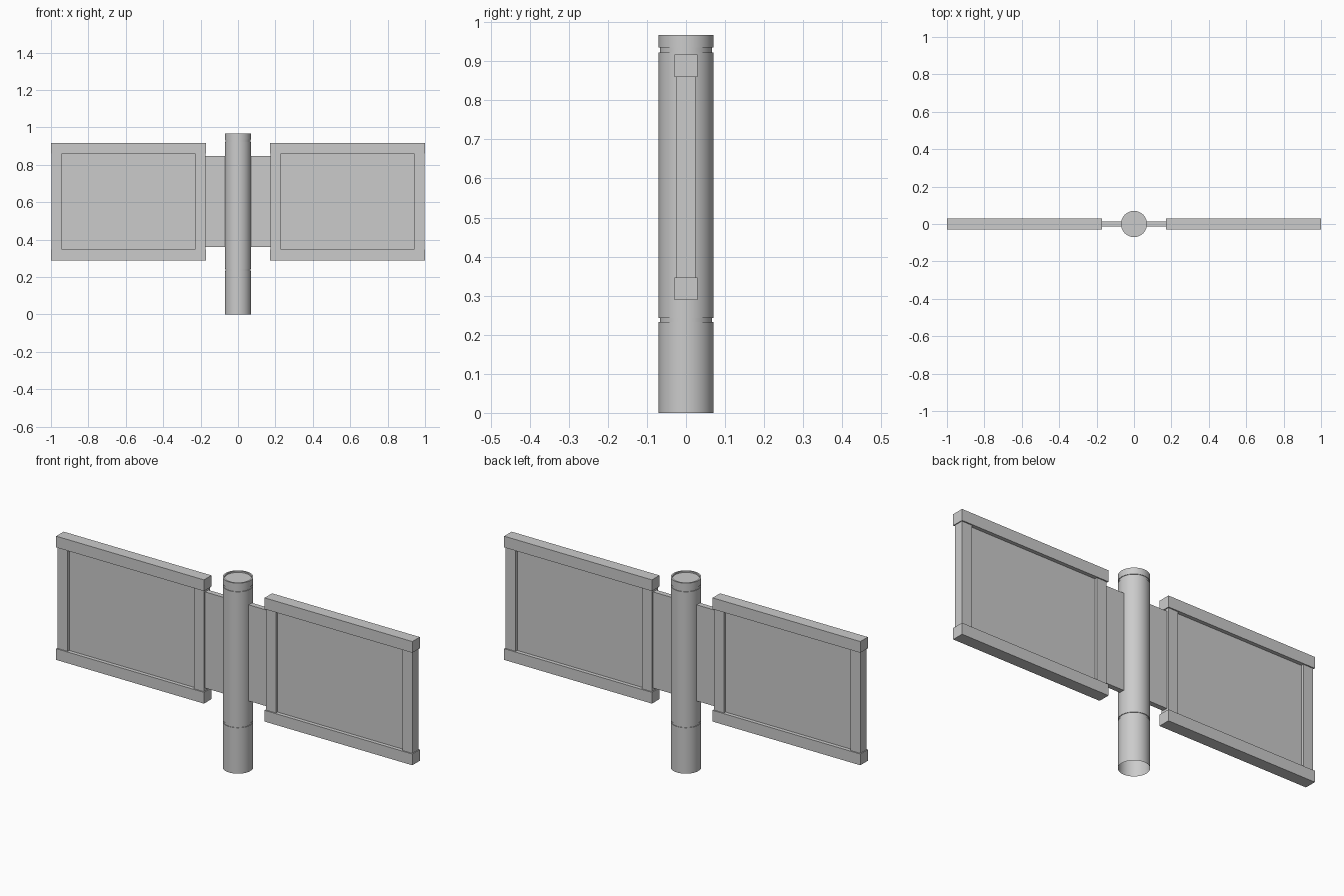
import bpy, bmesh, math

if "Cube" in bpy.data.objects:
    bpy.data.objects.remove(bpy.data.objects["Cube"])


def box(name, x0, x1, half_y, z0, z1):
    """Axis-aligned box, symmetric about y = 0."""
    bm = bmesh.new()
    bmesh.ops.create_cube(bm, size=1)
    for v in bm.verts:
        v.co.x = (x0 + x1) / 2 + v.co.x * (x1 - x0)
        v.co.y *= 2 * half_y
        v.co.z = (z0 + z1) / 2 + v.co.z * (z1 - z0)
    bmesh.ops.recalc_face_normals(bm, faces=bm.faces)
    add(name, bm)


def add(name, bm):
    mesh = bpy.data.meshes.new(name)
    bm.to_mesh(mesh)
    bm.free()
    obj = bpy.data.objects.new(name, mesh)
    bpy.context.collection.objects.link(obj)
    return obj


def lathe(name, profile, steps=48):
    """Spin an (r, z) profile about the z axis."""
    bm = bmesh.new()
    verts = [bm.verts.new((r, 0, z)) for r, z in profile]
    edges = [bm.edges.new(p) for p in zip(verts, verts[1:])]
    bmesh.ops.spin(bm, geom=verts + edges, cent=(0, 0, 0), axis=(0, 0, 1),
                   angle=2 * math.pi, steps=steps)
    bmesh.ops.remove_doubles(bm, verts=bm.verts, dist=1e-5)
    bmesh.ops.recalc_face_normals(bm, faces=bm.faces)
    obj = add(name, bm)
    bpy.context.view_layer.objects.active = obj
    obj.select_set(True)
    bpy.ops.object.shade_smooth_by_angle(angle=math.radians(30))
    obj.select_set(False)


# Central post: open at the bottom, two grooves, recessed cap
R, G = 0.07, 0.067
lathe("center_post", [
    (R, 0), (R, 0.233), (G, 0.233), (G, 0.243), (R, 0.243),
    (R, 0.923), (G, 0.923), (G, 0.935), (R, 0.935),
    (R, 0.967), (0.062, 0.967), (0.062, 0.96), (0, 0.96)])

# Framed wing on each side
for side, s in (("left", -1), ("right", 1)):
    def part(name, a, b, half_y, z0, z1):
        box(f"{side}_{name}", min(s * a, s * b), max(s * a, s * b), half_y, z0, z1)

    part("top_rail", 0.17, 1.0, 0.03, 0.86, 0.917)
    part("bottom_rail", 0.17, 1.0, 0.03, 0.289, 0.346)
    part("inner_stile", 0.175, 0.23, 0.024, 0.346, 0.86)
    part("outer_stile", 0.94, 0.996, 0.024, 0.346, 0.86)
    part("panel", 0.23, 0.94, 0.011, 0.346, 0.86)
    part("connector_plate", 0.066, 0.175, 0.013, 0.36, 0.848)
